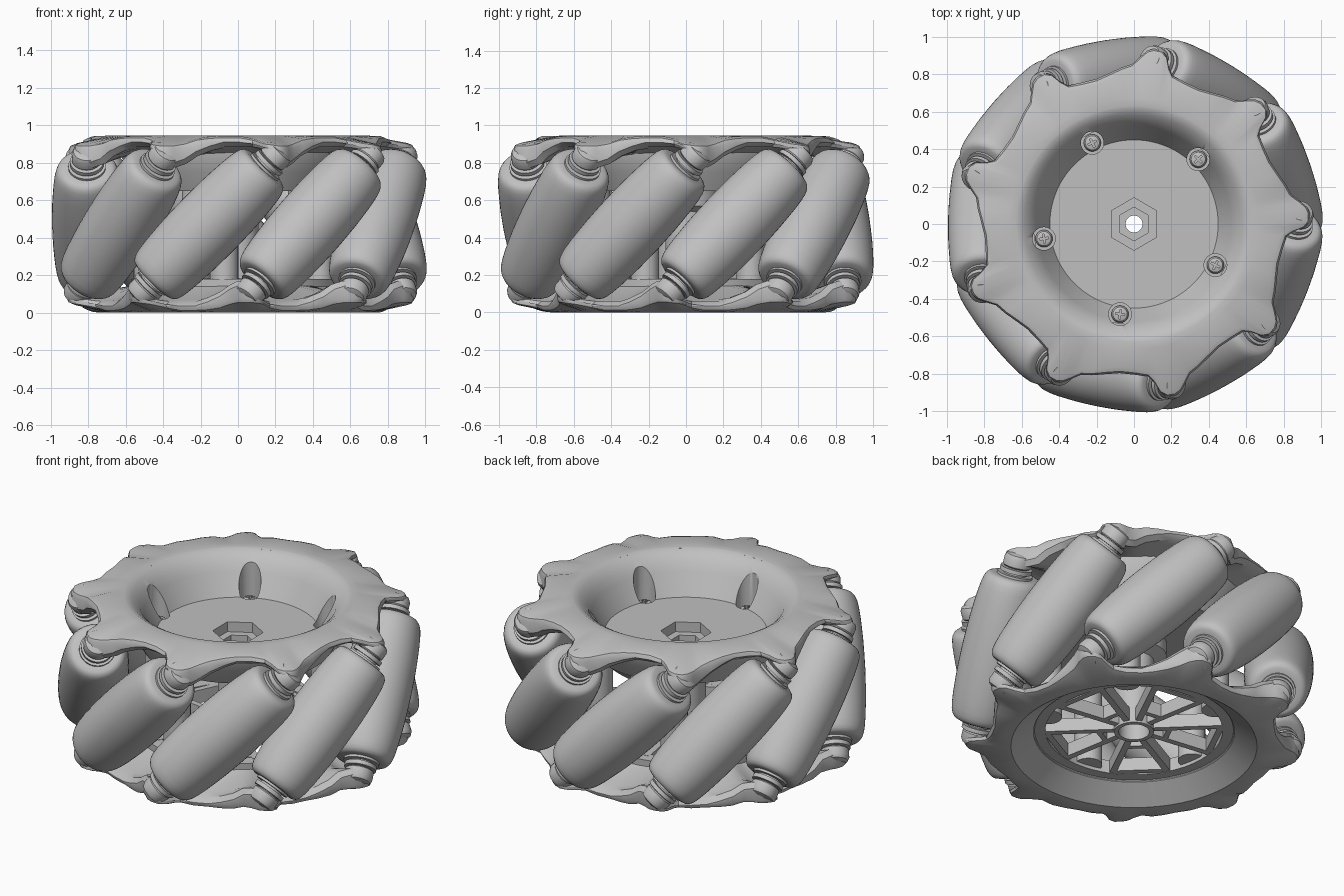
import bpy, bmesh, math
from mathutils import Matrix, Vector

H = 0.945          # wheel height
N = 9              # rollers
RC = 0.80          # radius of the roller axes
LUG = 4.5          # angle of the first upper lug
MID = 18.8         # angle of the first roller centre
rad = math.radians

if "Cube" in bpy.data.objects:
    bpy.data.objects.remove(bpy.data.objects["Cube"])

grey = bpy.data.materials.new("grey plastic")
grey.use_nodes = True
colour = (0.53, 0.53, 0.53, 1)
grey.diffuse_color = colour
bsdf = next(n for n in grey.node_tree.nodes if n.type == "BSDF_PRINCIPLED")
bsdf.inputs["Base Color"].default_value = colour


def shade(ob, angle=35):
    bpy.ops.object.select_all(action="DESELECT")
    ob.select_set(True)
    bpy.context.view_layer.objects.active = ob
    bpy.ops.object.shade_smooth_by_angle(angle=rad(angle))


def finish(name, bm):
    bmesh.ops.recalc_face_normals(bm, faces=bm.faces)
    me = bpy.data.meshes.new(name)
    bm.to_mesh(me)
    bm.free()
    me.materials.append(grey)
    ob = bpy.data.objects.new(name, me)
    bpy.context.collection.objects.link(ob)
    shade(ob)
    return ob


def loft(bm, rings, close_rings):
    """Skin a list of closed point rings with quads."""
    vs = [[bm.verts.new(p) for p in ring] for ring in rings]
    n, m = len(vs), len(vs[0])
    for i in range(n if close_rings else n - 1):
        for j in range(m):
            a, b, k = vs[i], vs[(i + 1) % n], (j + 1) % m
            bm.faces.new((a[j], a[k], b[k], b[j]))
    return vs


def polar(r, a):
    return r * math.cos(rad(a)), r * math.sin(rad(a))


def lathe(name, profile, steps=96, closed=True):
    """Revolve (radius, z) points about z; open profiles get end caps."""
    bm = bmesh.new()
    rings = [[(*polar(r, 360 * i / steps), z) for i in range(steps)] for r, z in profile]
    vs = loft(bm, rings, closed)
    if not closed:
        bm.faces.new(vs[0])
        bm.faces.new(vs[-1])
    return finish(name, bm)


def cylinder(name, r, z0, z1, at=(0, 0), sides=32):
    bm = bmesh.new()
    bmesh.ops.create_cone(bm, cap_ends=True, segments=sides, radius1=r, radius2=r,
                          depth=z1 - z0, matrix=Matrix.Translation((*at, (z0 + z1) / 2)))
    return finish(name, bm)


def box(name, size, matrix):
    bm = bmesh.new()
    bmesh.ops.create_cube(bm, size=1, matrix=matrix @ Matrix.Diagonal((*size, 1)))
    return finish(name, bm)


def cut(ob, cutter):
    mod = ob.modifiers.new("cut", "BOOLEAN")
    mod.operation, mod.object, mod.solver = "DIFFERENCE", cutter, "MANIFOLD"
    bpy.context.view_layer.objects.active = ob
    bpy.ops.object.modifier_apply(modifier=mod.name)
    bpy.data.objects.remove(cutter)


def copy(ob, name, matrix):
    c = bpy.data.objects.new(name, ob.data)
    c.matrix_world = matrix
    bpy.context.collection.objects.link(c)


# Lugged side plates: angle from lug, outer radius, top z, underside z
LUG_SHAPE = [(-20, .80, .943, .885), (-14, .805, .943, .885), (-9, .82, .93, .885),
             (-7, .86, .92, .88), (-5.5, .915, .91, .87), (-3.5, .94, .905, .85),
             (-1, .942, .90, .81), (1, .93, .90, .785), (3, .90, .90, .775),
             (6, .855, .91, .795), (10, .838, .93, .835), (15, .815, .94, .865)]


def side_plate(name, inner, flat, inner_top, inner_low):
    bm = bmesh.new()
    sections = []
    for k in range(N):
        for u, r, top, low in LUG_SHAPE:
            a = LUG + k * 360 / N + u
            section = [(inner, inner_top), (flat, H), (flat + .04, H), (r - .035, top),
                       (r - .01, top - .01), (r, top - .03), (r, low + .025),
                       (r - .03, low), (.72, (low + .87) / 2), (inner, inner_low)]
            sections.append([(*polar(q, a), z) for q, z in section])
    loft(bm, sections, True)
    return finish(name, bm)


side_plate("upper_side_plate", .615, .63, H - .003, .85)
lower_plate = side_plate("lower_side_plate", .555, .68, .855, .80)
axis = Vector((*polar(1, MID), 0))
mid = Matrix.Translation((0, 0, H / 2))
lower_plate.matrix_world = mid @ Matrix.Rotation(math.pi, 4, axis) @ mid.inverted()

# Barrel rollers, spindles and the lug bosses holding them
side = [(.192, .07), (.190, .15), (.186, .22), (.181, .29), (.174, .35), (.167, .385),
        (.159, .405), (.147, .42), (.13, .427), (.10, .427), (.10, .40)]
roller = lathe("roller", [(r, -s) for r, s in side[::-1]] + [(.193, 0)] + side, 48, False)
half = [(.05, 0), (.05, .41), (.10, .41), (.10, .44), (.068, .44), (.068, .452),
        (.09, .452), (.09, .475), (.06, .475), (.06, .50)]
spindle = lathe("roller_spindle", [(r, -s) for r, s in half[:0:-1]] + half[1:], 32, False)
boss = lathe("lug_boss", [(.074, .48), (.08, .487), (.08, .53), (.07, .55), (.045, .56)], 32, False)
for k in range(N):
    tilt = (Matrix.Rotation(rad(MID + k * 360 / N), 4, "Z") @ Matrix.Translation((RC, 0, H / 2))
            @ Matrix.Rotation(-math.pi / 4, 4, "X"))
    copy(boss, "lower_lug_boss", tilt @ Matrix.Rotation(math.pi, 4, "X"))
    for part in (roller, spindle, boss):
        if k:
            copy(part, part.name.split(".")[0], tilt)
        else:
            part.matrix_world = tilt

# Upper dish with the hub barrel below it
dish = lathe("upper_dish_and_hub", [
    (.635, H), (.62, H), (.585, .925), (.545, .888), (.52, .845), (.449, .72), (.045, .72),
    (.045, .50), (.085, .50), (.085, .09), (.11, .09), (.11, .54), (.18, .57), (.18, .65),
    (.53, .65), (.585, .75), (.635, .86)])

# Screws in deep pockets, each on a pillar
for k in range(5):
    a = 45.2 + 72 * k
    x, y = polar(.487, a)
    cut(dish, cylinder("pocket_cutter", .061, .665, 1.1, (x, y)))
    cylinder("pillar", .076, .12, .655, (x, y))
    screw = lathe("screw", [(.046, .66), (.046, .685), (.038, .697), (.02, .703)], 24, False)
    screw.location = (x, y, 0)
    bpy.context.view_layer.update()
    for turn in (0, 90):
        cut(screw, box("slot_cutter", (.05, .01, .03), Matrix.Translation((x, y, .703))
                       @ Matrix.Rotation(rad(a + turn), 4, "Z")))
    shade(screw)

# Stepped hexagonal socket
cut(dish, cylinder("hex_cutter", .14, .66, .80, sides=6))
cut(dish, cylinder("hex_cutter", .09, .58, .70, sides=6))
shade(dish)

# Lower cover: rim, spokes and window bars
lathe("lower_rim", [(.565, .085), (.55, .10), (.49, .10), (.49, .18), (.57, .18)])


def bar(name, length, width, r, a):
    box(name, (length, width, .08),
        Matrix.Rotation(rad(a), 4, "Z") @ Matrix.Translation((r, 0, .142)))


for k in range(10):
    bar("spoke", .42, .036, .305, 28 + 36 * k)
for k in range(5):
    bar("window_bar", .035, .29, .46, 10 + 72 * k)
    bar("inner_window_bar", .03, .12, .19, 10 + 72 * k)
